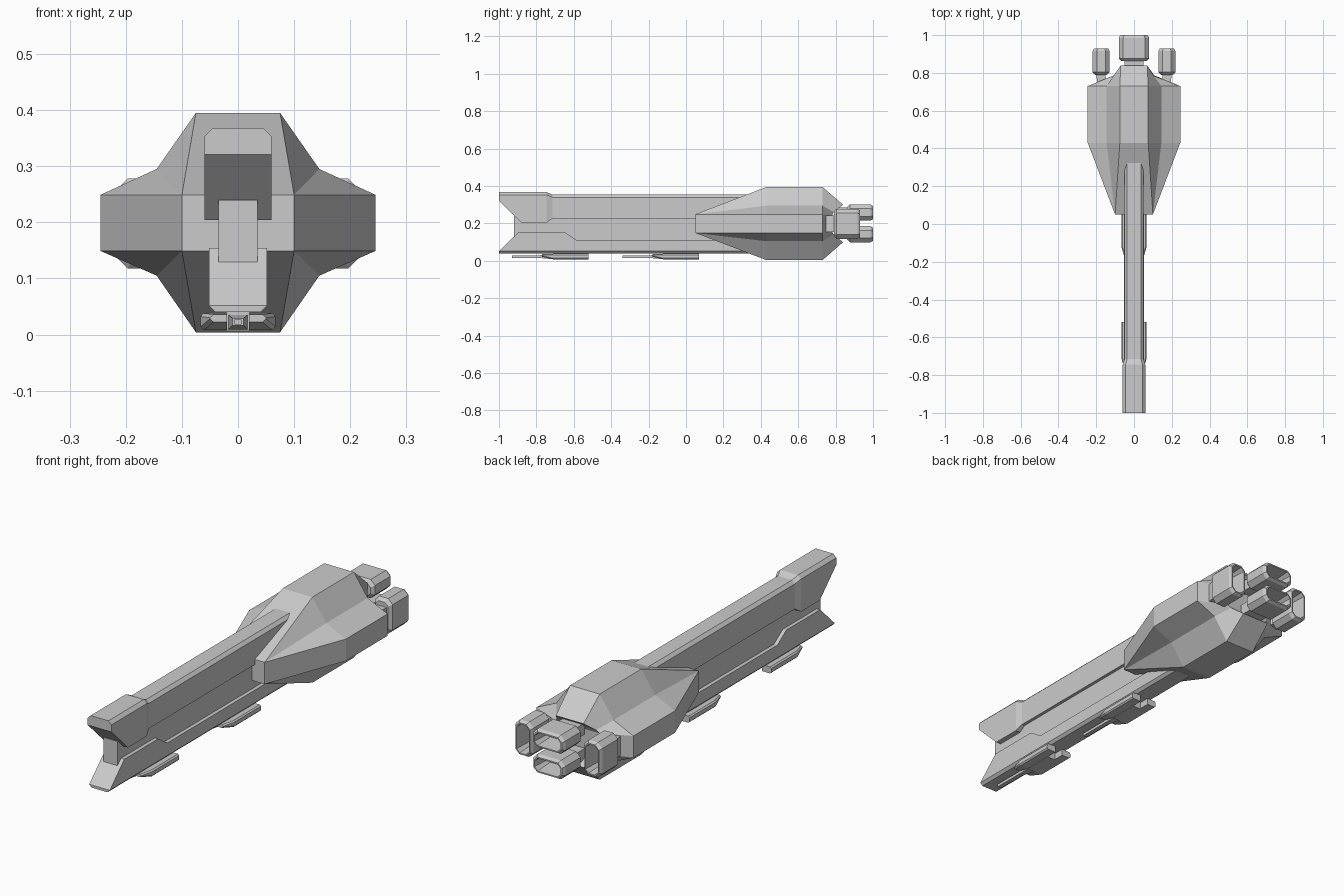
import bpy, bmesh

if "Cube" in bpy.data.objects:
    bpy.data.objects.remove(bpy.data.objects["Cube"])


def loft(name, rings, ends=(True, True)):
    """Skin matching rings; end caps are ladders joining point i to point n-1-i."""
    bm = bmesh.new()
    vs = [[bm.verts.new(p) for p in r] for r in rings]
    n = len(vs[0])
    for a, b in zip(vs, vs[1:]):
        for i in range(n):
            j = (i + 1) % n
            bm.faces.new((a[i], a[j], b[j], b[i]))
    for use, r in zip(ends, (vs[0], vs[-1])):
        if use:
            for i in range(n // 2 - 1):
                bm.faces.new((r[i], r[i + 1], r[n - 2 - i], r[n - 1 - i]))
    bmesh.ops.remove_doubles(bm, verts=bm.verts, dist=1e-5)
    bmesh.ops.recalc_face_normals(bm, faces=bm.faces)
    me = bpy.data.meshes.new(name)
    bm.to_mesh(me)
    bm.free()
    ob = bpy.data.objects.new(name, me)
    bpy.context.collection.objects.link(ob)
    return ob


def sym(half):
    """Mirror a top-to-bottom half outline across x = 0."""
    return half + [(-x, y, z) for x, y, z in reversed(half)]


def rect(y, x0, x1, z0, z1):
    return [(x1, y, z1), (x1, y, z0), (x0, y, z0), (x0, y, z1)]


def octo(y, cx, cz, w, h, c):
    half = [(w - c, h), (w, h - c), (w, c - h), (w - c, -h)]
    pts = half + [(-x, z) for x, z in reversed(half)]
    return [(cx + x, y, cz + z) for x, z in pts]


def at(y, xz):
    return [(x, y, z) for x, z in xz]


# Faceted rear hull
section = [(.075, .395), (.145, .295), (.245, .249), (.245, .149), (.145, .105), (.075, .004)]
nose = [(.1, .249)] * 3 + [(.1, .149)] * 3
tail = [(.07, .84, .30), (.10, .79, .26), (.11, .782, .245),
        (.11, .782, .153), (.10, .79, .14), (.07, .84, .10)]
loft("hull", [sym(at(.05, nose)), sym(at(.43, section)), sym(at(.73, section)), sym(tail)])

# Upper beam with the flared head at the front
loft("upper_beam", [
    sym([(.045, -1, .368), (.06, -1, .353), (.06, -1, .321), (.06, -.88, .204)]),
    sym(at(-.745, [(.045, .368), (.06, .353), (.06, .32), (.06, .204)])),
    sym(at(-.715, [(.036, .354), (.05, .340), (.05, .31), (.05, .225)])),
    sym(at(.42, [(.036, .354), (.05, .340), (.05, .31), (.05, .225)]))])

# Recessed core between the beams
loft("core_beam", [rect(y, -.035, .035, .08, .24) for y in (-.92, .3)])

# Lower beam with the pointed, raised prow
loft("lower_beam", [
    sym([(.052, -.895, .154), (.052, -1, .052), (.040, -1, .040)])] + [
    sym(at(y, [(.052, z), (.052, .052), (.040, .040)]))
    for y, z in ((-.65, .154), (-.585, .11), (.42, .11))])

# Two gun mounts under the lower beam
for label, y in (("front", -.52), ("rear", .07)):
    for side, s in (("left", -1), ("right", 1)):
        def pod_ring(py, x0, x1, z0, z1):
            a, b, c = s * x0, s * x1, .006
            return [(a, py, z1), (b - s * c, py, z1), (b, py, z1 - c),
                    (b, py, z0 + c), (b - s * c, py, z0), (a, py, z0)]
        loft(f"{label}_gun_pod_{side}", [
            pod_ring(y - .25, .02, .05, .022, .036),
            pod_ring(y - .19, .02, .067, .008, .038),
            pod_ring(y, .02, .067, .008, .038)])
    loft(f"{label}_gun_body", [rect(y + d, -.021, .021, .006, .042) for d in (-.19, -.05)])
    loft(f"{label}_gun_barrel", [
        rect(y - .18, -.018, .018, .008, .036), rect(y - .27, -.010, .010, .016, .029),
        rect(y - .41, -.010, .010, .016, .029), rect(y - .41, -.006, .006, .019, .026),
        rect(y - .38, -.006, .006, .019, .026)])


# Hollow thruster nozzles
def thruster(name, cx, cz, w, h, y0, y1):
    c, t = .022, .014
    loft(name, [
        octo(y0, cx, cz, w - t, h - t, c * .7), octo(y0 + t, cx, cz, w, h, c),
        octo(y1 - t, cx, cz, w, h, c), octo(y1, cx, cz, w - .008, h - .008, c * .9),
        octo(y1, cx, cz, w - t, h - t, c * .7),
        octo(y1 - .09, cx, cz, w - t - .006, h - t - .006, c * .5)])


for label, cz in (("upper", .258), ("lower", .142)):
    thruster(f"{label}_thruster", 0, cz, .08, .043, .862, 1)
    loft(f"{label}_thruster_neck", [rect(y, -.05, .05, cz - .026, cz + .026) for y in (.80, .88)])

for label, s in (("left", -1), ("right", 1)):
    thruster(f"{label}_thruster", s * .174, .198, .045, .08, .79, .93)
    # Slanted pylon from the hull to the side thruster
    loft(f"{label}_thruster_pylon", [
        rect(.73, s * .12, s * .19, .155, .243), rect(.775, s * .15, s * .198, .155, .243),
        rect(.81, s * .15, s * .198, .155, .243)])
